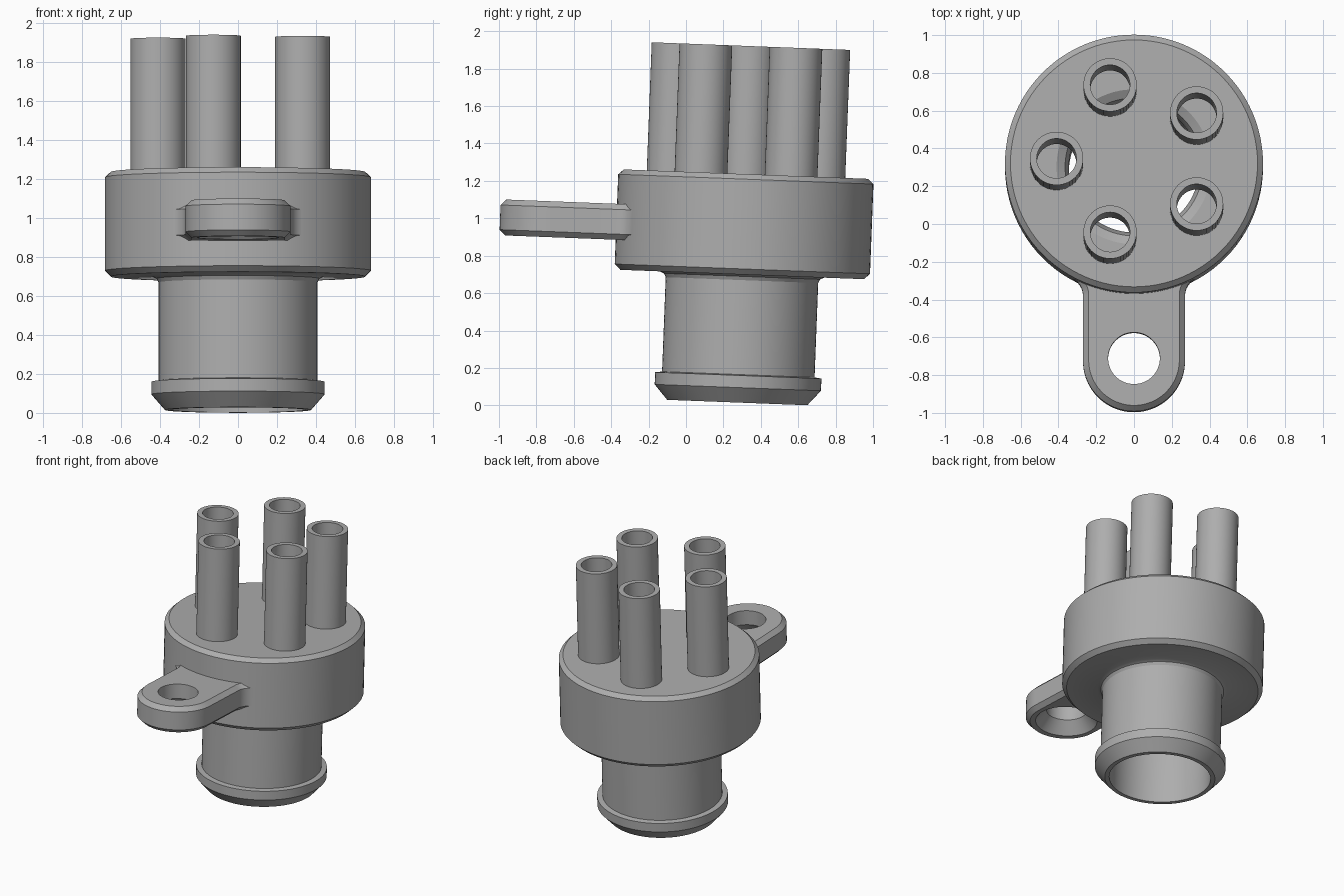
import bpy, bmesh, math
from mathutils import Matrix, Vector

if "Cube" in bpy.data.objects:
    bpy.data.objects.remove(bpy.data.objects["Cube"])

# Whole fitting leans slightly toward the back
PLACE = Matrix.Translation((0, 0.274, 0.015)) @ Matrix.Rotation(math.radians(-2.2), 4, 'X')

grey = bpy.data.materials.new("grey_plastic")
grey.diffuse_color = (0.42, 0.42, 0.42, 1)
grey.use_nodes = True
grey.node_tree.nodes["Principled BSDF"].inputs["Base Color"].default_value = grey.diffuse_color


def make_object(name, bm):
    bmesh.ops.recalc_face_normals(bm, faces=bm.faces)
    mesh = bpy.data.meshes.new(name)
    bm.to_mesh(mesh)
    bm.free()
    mesh.materials.append(grey)
    ob = bpy.data.objects.new(name, mesh)
    bpy.context.collection.objects.link(ob)
    return ob


def revolve(name, profile, steps, center=(0, 0), closed=True):
    """Spin an (r, z) profile around a vertical axis; r = 0 ends make a solid."""
    bm = bmesh.new()
    vs = [bm.verts.new((r, 0, z)) for r, z in profile]
    pairs = list(zip(vs, vs[1:])) + ([(vs[-1], vs[0])] if closed else [])
    edges = [bm.edges.new(p) for p in pairs]
    bmesh.ops.spin(bm, geom=vs + edges, cent=(0, 0, 0), axis=(0, 0, 1),
                   angle=math.tau, steps=steps, use_duplicate=False)
    bmesh.ops.remove_doubles(bm, verts=bm.verts, dist=1e-5)
    bmesh.ops.translate(bm, verts=bm.verts, vec=(center[0], center[1], 0))
    return make_object(name, bm)


def cut(ob, cutter):
    mod = ob.modifiers.new("cut", 'BOOLEAN')
    mod.operation, mod.solver, mod.object = 'DIFFERENCE', 'EXACT', cutter
    bpy.context.view_layer.objects.active = ob
    bpy.ops.object.modifier_apply(modifier=mod.name)
    bpy.data.objects.remove(cutter)


TOP, TUBE_TOP = 1.222, 1.907
BORE, TUBE_R, RING_R = 0.105, 0.141, 0.41

# Hollow body: hose neck with lip, wide chamber above
body = revolve("body", [
    (0.345, 0.0), (0.375, 0.0), (0.445, 0.08), (0.445, 0.145), (0.408, 0.15),
    (0.408, 0.655), (0.418, 0.675), (0.44, 0.685), (0.652, 0.685), (0.683, 0.715),
    (0.683, 1.195), (0.654, TOP), (0, TOP),
    (0, 1.16), (0.62, 1.16), (0.645, 1.135), (0.645, 0.785), (0.62, 0.755),
    (0.41, 0.755), (0.365, 0.73), (0.345, 0.68)], 96, closed=False)
# close the bottom rim between outer and inner walls
bm = bmesh.new()
bm.from_mesh(body.data)
bmesh.ops.bridge_loops(bm, edges=[e for e in bm.edges if e.is_boundary])
bmesh.ops.recalc_face_normals(bm, faces=bm.faces)
bm.to_mesh(body.data)
bm.free()

# Five outlet tubes opening into the chamber
parts = [body]
for k in range(5):
    a = math.pi + k * math.tau / 5
    c = (RING_R * math.cos(a), RING_R * math.sin(a))
    cut(body, revolve("bore_cutter", [(0, 1.1), (BORE, 1.1), (BORE, 1.3), (0, 1.3)],
                      48, c, closed=False))
    parts.append(revolve(f"outlet_tube_{k + 1}", [
        (BORE, TOP), (BORE, TUBE_TOP), (TUBE_R, TUBE_TOP), (TUBE_R, TOP - 0.01)],
        48, c, closed=False))

# Mounting tab: rounded tip, filleted root, chamfered rims
HALF_W, TIP_Y, FILLET, BODY_R = 0.27, -1.035, 0.1, 0.683
fx = HALF_W + FILLET
fy = -math.sqrt((BODY_R + FILLET) ** 2 - fx ** 2)
end_angle = math.atan2(-fy, -fx)


def tab_outline(inset):
    w, f = HALF_W - inset, FILLET + inset
    root = math.atan2(fy, fx)
    right = [Vector((0.66 * math.cos(t), 0.66 * math.sin(t)))
             for t in (-math.pi / 2 + (root + math.pi / 2) * i / 5 for i in range(1, 5))]
    for i in range(11):
        t = end_angle + (math.pi - end_angle) * i / 10
        right.append(Vector((fx + f * math.cos(t), fy + f * math.sin(t))))
    for i in range(24):
        t = -math.pi / 2 * i / 24
        right.append(Vector((w * math.cos(t), TIP_Y + w * math.sin(t))))
    left = [Vector((-p.x, p.y)) for p in reversed(right)]
    return right + [Vector((0, TIP_Y - w))] + left


bm = bmesh.new()
layers = [[bm.verts.new((p.x, p.y, z)) for p in tab_outline(inset)]
          for z, inset in ((0.845, 0.03), (0.875, 0), (1.007, 0), (1.037, 0.03))]
for lo, hi in zip(layers, layers[1:]):
    for i in range(len(lo)):
        j = (i + 1) % len(lo)
        bm.faces.new((lo[i], lo[j], hi[j], hi[i]))
bm.faces.new(layers[0])
bm.faces.new(layers[-1])
tab = make_object("mounting_tab", bm)
# screw hole, countersunk from below
cut(tab, revolve("screw_cutter", [
    (0, 0.82), (0.23, 0.82), (0.137, 0.93), (0.137, 1.1), (0, 1.1)],
    64, (0, TIP_Y + 0.01), closed=False))
parts.append(tab)

# Tilt into place and shade smooth
bpy.ops.object.select_all(action='DESELECT')
for ob in parts:
    ob.data.transform(PLACE)
    ob.select_set(True)
bpy.context.view_layer.objects.active = body
bpy.ops.object.shade_smooth_by_angle(angle=math.radians(25))
